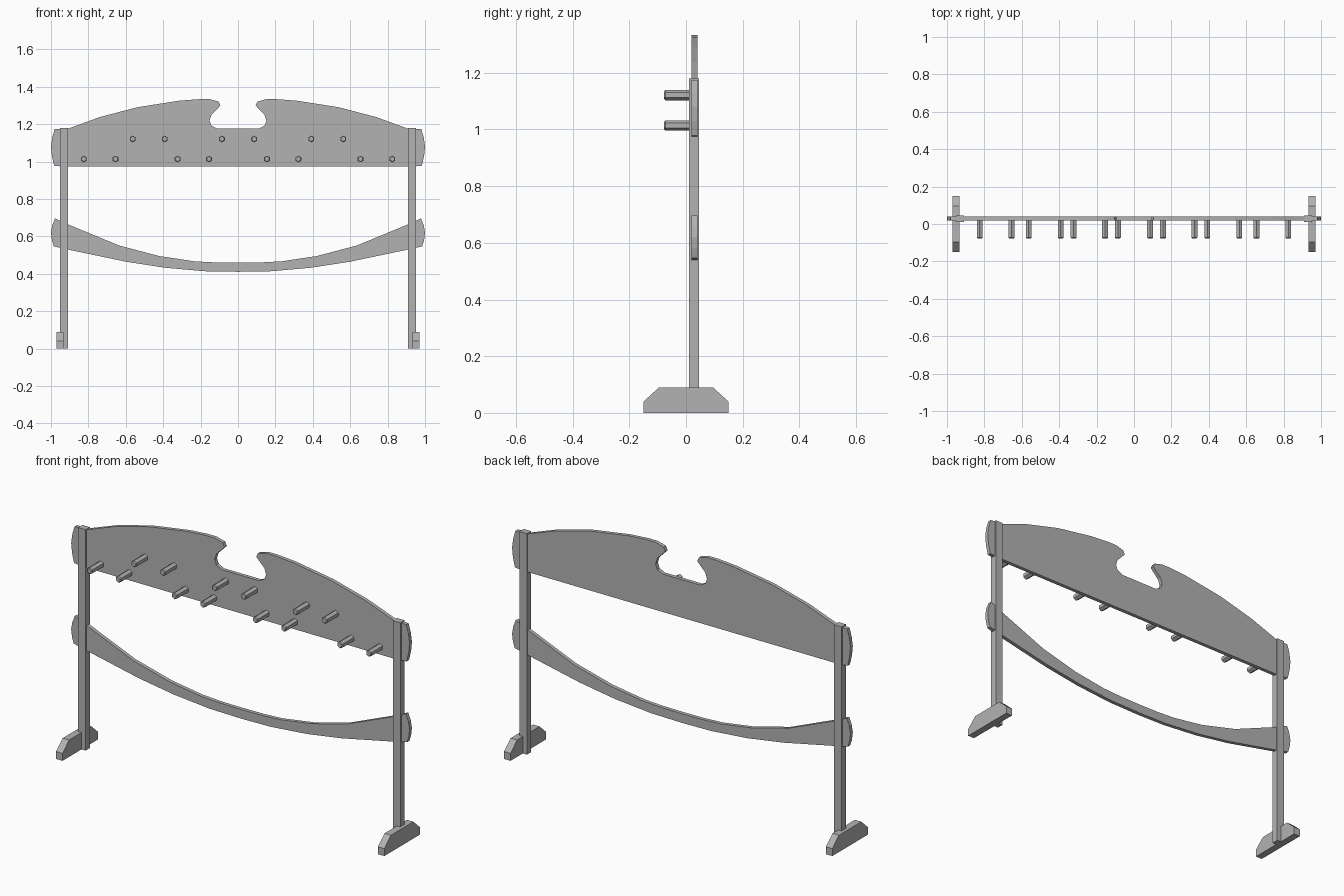
import bpy, bmesh
from math import pi
from mathutils import Matrix

if "Cube" in bpy.data.objects:
    bpy.data.objects.remove(bpy.data.objects["Cube"], do_unlink=True)

grey = bpy.data.materials.new("plain grey")
grey.use_nodes = True
colour = (0.45, 0.45, 0.45, 1)
grey.diffuse_color = colour
grey.node_tree.nodes["Principled BSDF"].inputs["Base Color"].default_value = colour


def finish(name, bm):
    bmesh.ops.recalc_face_normals(bm, faces=bm.faces)
    mesh = bpy.data.meshes.new(name)
    bm.to_mesh(mesh)
    bm.free()
    mesh.materials.append(grey)
    obj = bpy.data.objects.new(name, mesh)
    bpy.context.collection.objects.link(obj)
    return obj


def extrude(name, points, depth):
    """Extrude a closed outline of 3D points along the depth vector."""
    bm = bmesh.new()
    face = bm.faces.new([bm.verts.new(p) for p in points])
    side = bmesh.ops.extrude_face_region(bm, geom=[face], use_keep_orig=True)
    moved = [v for v in side["geom"] if isinstance(v, bmesh.types.BMVert)]
    bmesh.ops.translate(bm, verts=moved, vec=depth)
    return finish(name, bm)


def board(name, half):
    """Symmetric board cut from a half outline running from top to bottom."""
    outline = half + [(-x, z) for x, z in reversed(half) if x > 0]
    return extrude(name, [(x, 0.02, z) for x, z in outline], (0, 0.02, 0))


# Arched top board with a notch and rounded end tenons
board("top_board", [
    (0.11, 1.176), (0.142, 1.192), (0.152, 1.219), (0.142, 1.251),
    (0.115, 1.278), (0.094, 1.30), (0.104, 1.321), (0.152, 1.334),
    (0.205, 1.334), (0.313, 1.326), (0.537, 1.291), (0.74, 1.238),
    (0.906, 1.177), (0.98, 1.174), (0.993, 1.13), (1.0, 1.08),
    (0.995, 1.03), (0.983, 0.978), (0.93, 0.973)])

# Sagging lower rail
board("lower_rail", [
    (0, 0.46), (0.12, 0.461), (0.233, 0.467), (0.42, 0.495), (0.634, 0.551),
    (0.91, 0.665), (0.978, 0.697), (0.993, 0.66), (1.0, 0.62),
    (0.995, 0.58), (0.985, 0.547), (0.91, 0.53), (0.6, 0.465),
    (0.393, 0.433), (0.18, 0.414), (0, 0.411)])

# Posts and chamfered feet
foot = [(-0.15, 0), (0.15, 0), (0.15, 0.04), (0.095, 0.09),
        (-0.095, 0.09), (-0.15, 0.04)]
for side, s in (("left", 1), ("right", -1)):
    base = [(0.908, 0.01), (0.952, 0.01), (0.952, 0.046), (0.908, 0.046)]
    extrude(side + "_post", [(s * x, y, 0) for x, y in base], (0, 0, 1.18))
    extrude(side + "_foot", [(s * 0.932, y, z) for y, z in foot], (s * 0.038, 0, 0))

# Two rows of six-sided pegs with slightly bevelled tips
rows = {1.121: (0.086, 0.392, 0.563), 1.014: (0.155, 0.323, 0.655, 0.825)}
for z, places in rows.items():
    for x in [s * p for p in places for s in (-1, 1)]:
        bm = bmesh.new()
        bmesh.ops.create_cone(bm, cap_ends=True, segments=6, radius1=0.018,
                              radius2=0.018, depth=0.1)
        bmesh.ops.rotate(bm, verts=bm.verts, matrix=Matrix.Rotation(pi / 2, 3, "X"))
        bmesh.ops.translate(bm, verts=bm.verts, vec=(x, -0.027, z))
        tip = [e for e in bm.edges if all(v.co.y < -0.07 for v in e.verts)]
        bmesh.ops.bevel(bm, geom=tip, offset=0.004, segments=1, affect="EDGES")
        finish("peg", bm)
